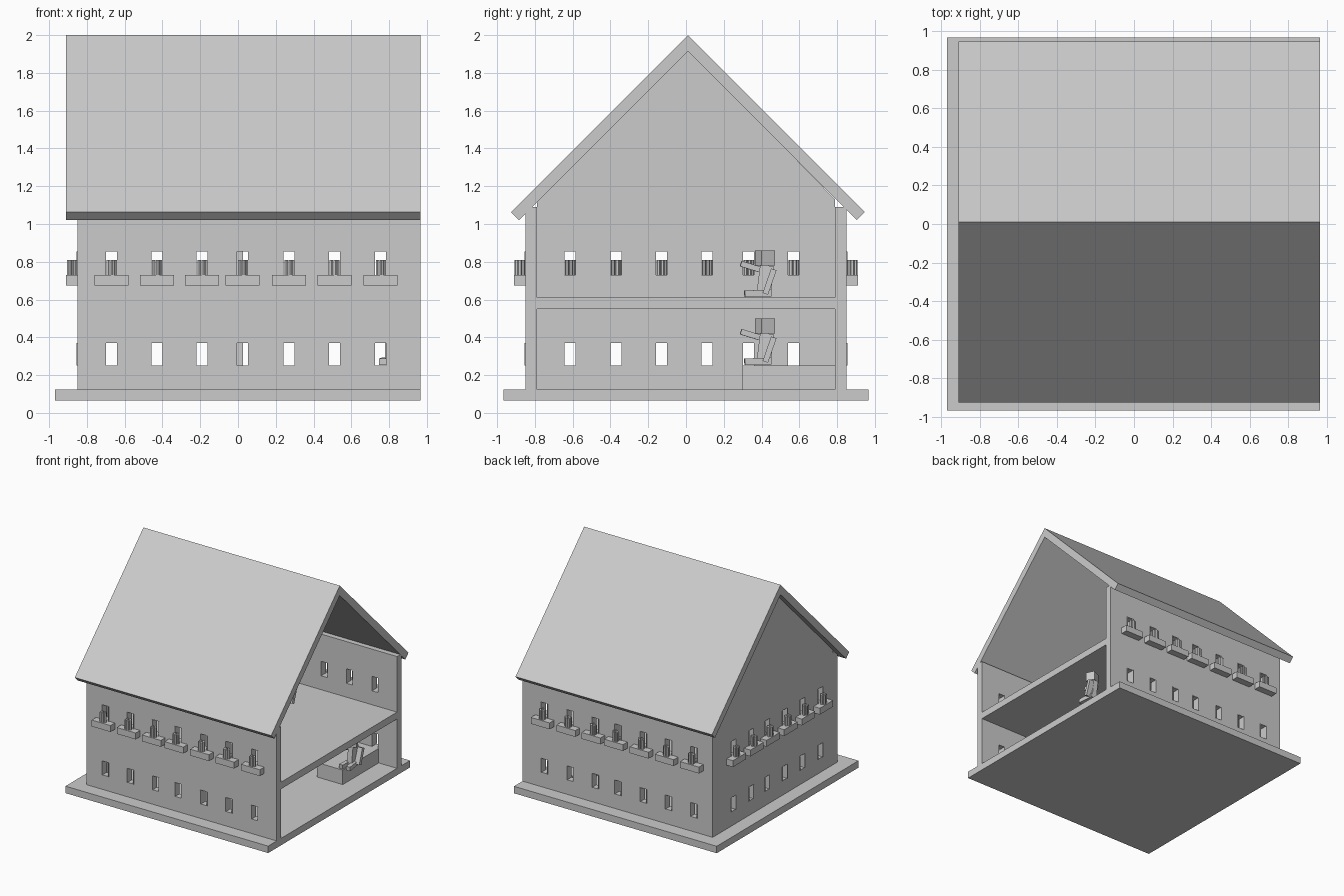
import bpy, bmesh, math
from mathutils import Matrix, Vector

cube = bpy.data.objects.get("Cube")
if cube:
    bpy.data.objects.remove(cube, do_unlink=True)

grey = bpy.data.materials.new("plain_grey")
grey.use_nodes = True
grey.diffuse_color = (0.6, 0.6, 0.6, 1)
grey.node_tree.nodes["Principled BSDF"].inputs["Base Color"].default_value = (0.6, 0.6, 0.6, 1)


def finish(name, bm):
    bmesh.ops.recalc_face_normals(bm, faces=bm.faces)
    mesh = bpy.data.meshes.new(name)
    bm.to_mesh(mesh)
    bm.free()
    mesh.materials.append(grey)
    ob = bpy.data.objects.new(name, mesh)
    bpy.context.collection.objects.link(ob)
    return ob


def add_box(bm, lo, hi):
    lo, hi = Vector(lo), Vector(hi)
    m = Matrix.Translation((lo + hi) / 2) @ Matrix.Diagonal((*(hi - lo), 1))
    bmesh.ops.create_cube(bm, size=1, matrix=m)


def box(name, lo, hi):
    bm = bmesh.new()
    add_box(bm, lo, hi)
    return finish(name, bm)


def prism(name, outline, x0, x1):
    """Extrude a (y, z) outline along x."""
    bm = bmesh.new()
    face = bm.faces.new([bm.verts.new((x0, y, z)) for y, z in outline])
    ext = bmesh.ops.extrude_face_region(bm, geom=[face])["geom"]
    verts = [v for v in ext if isinstance(v, bmesh.types.BMVert)]
    bmesh.ops.translate(bm, verts=verts, vec=(x1 - x0, 0, 0))
    return finish(name, bm)


def limb(bm, a, b, width, depth):
    """Square bar between two points."""
    a, b = Vector(a), Vector(b)
    rot = (b - a).to_track_quat('Z', 'X').to_matrix().to_4x4()
    size = Matrix.Diagonal((width, depth, (b - a).length, 1))
    bmesh.ops.create_cube(bm, size=1, matrix=Matrix.Translation((a + b) / 2) @ rot @ size)


END, OUT, INN = 0.965, 0.85, 0.79
RIDGE = 0.01
LOW, HIGH = (0.25, 0.37), (0.73, 0.855)
long_windows = [-0.67, -0.43, -0.19, 0.025, 0.27, 0.51, 0.755]
back_windows = [x + 0.03 if x == 0.025 else x for x in long_windows]
gable_windows = [-0.615, -0.37, -0.13, 0.11, 0.33, 0.57]

# Base, upper floor and walls
box("base_plate", (-0.97, -0.967, 0.065), (END, 0.967, 0.125))
box("upper_floor", (-INN, -INN, 0.55), (END, INN, 0.61))
front_wall = box("front_wall", (-OUT, -OUT, 0.125), (END, -INN, 1.09))
back_wall = box("back_wall", (-OUT, INN, 0.125), (END, OUT, 1.09))
gable_wall = prism("gable_wall", [(-INN, 0.125), (INN, 0.125), (INN, 1.13),
                                  (RIDGE, 1.925), (-INN, 1.13)], -OUT, -INN)

# Roof
prism("roof", [(RIDGE, 2), (-0.926, 1.063), (-0.884, 1.021), (RIDGE, 1.915),
               (0.904, 1.021), (0.946, 1.063)], -0.91, END)


def facade(wall, side, centres, frame):
    """Cut windows; frame maps (along, outward, z) to world space."""
    def fbox(bm, u, w, z):
        p, q = frame(u[0], w[0], z[0]), frame(u[1], w[1], z[1])
        add_box(bm, [min(c) for c in zip(p, q)], [max(c) for c in zip(p, q)])

    cut, jambs = bmesh.new(), bmesh.new()
    for u in centres:
        for z in (LOW, HIGH):
            fbox(cut, (u - 0.032, u + 0.032), (INN - 0.05, OUT + 0.05), z)
            for s in (-1, 1):
                fbox(jambs, (u + s * 0.029, u + s * 0.033), (INN, OUT + 0.006), z)
    cutter = finish("window_cutter", cut)
    cutter.hide_render = True
    finish(side + "_window_jambs", jambs)
    mod = wall.modifiers.new("windows", 'BOOLEAN')
    mod.operation, mod.solver, mod.object = 'DIFFERENCE', 'EXACT', cutter
    dg = bpy.context.evaluated_depsgraph_get()
    mesh = bpy.data.meshes.new_from_object(wall.evaluated_get(dg))
    wall.modifiers.clear()
    wall.data = mesh
    bpy.data.objects.remove(cutter, do_unlink=True)

    # Flower boxes with upright stems
    boxes, stems = bmesh.new(), bmesh.new()
    for u in centres:
        fbox(boxes, (u - 0.09, u + 0.09), (OUT, OUT + 0.06), (0.675, 0.73))
        for i in range(5):
            a = i * math.tau / 5
            c = frame(u + 0.019 * math.cos(a), OUT + 0.03 + 0.017 * math.sin(a), 0.77)
            bmesh.ops.create_cone(stems, cap_ends=True, segments=6, radius1=0.011,
                                  radius2=0.011, depth=0.08, matrix=Matrix.Translation(c))
    finish(side + "_flower_boxes", boxes)
    finish(side + "_flower_stems", stems)


facade(front_wall, "front", long_windows, lambda u, w, z: (u, -w, z))
facade(back_wall, "back", back_windows, lambda u, w, z: (u, w, z))
facade(gable_wall, "gable", gable_windows, lambda u, w, z: (-w, u, z))

# Bench block in the lower room
box("bench", (0.545, 0.3, 0.125), (INN, INN, 0.25))


def seated_figure(name, x, seat):
    bm = bmesh.new()
    head = Matrix.Translation((x, 0.418, seat + 0.21)) @ Matrix.Rotation(0.45, 4, 'Z')
    bmesh.ops.create_cube(bm, size=0.078, matrix=head)
    limb(bm, (x, 0.41, seat + 0.01), (x, 0.43, seat + 0.17), 0.075, 0.045)
    for s in (-1, 1):
        limb(bm, (x + s * 0.02, 0.45, seat + 0.025), (x + s * 0.035, 0.31, seat + 0.02), 0.035, 0.035)
    limb(bm, (x + 0.05, 0.465, seat + 0.15), (x + 0.05, 0.42, seat + 0.02), 0.03, 0.045)
    limb(bm, (x - 0.05, 0.42, seat + 0.14), (x - 0.04, 0.29, seat + 0.18), 0.03, 0.03)
    finish(name, bm)


seated_figure("lower_seated_figure", 0.8, 0.25)
seated_figure("upper_seated_figure", 0.16, 0.61)
